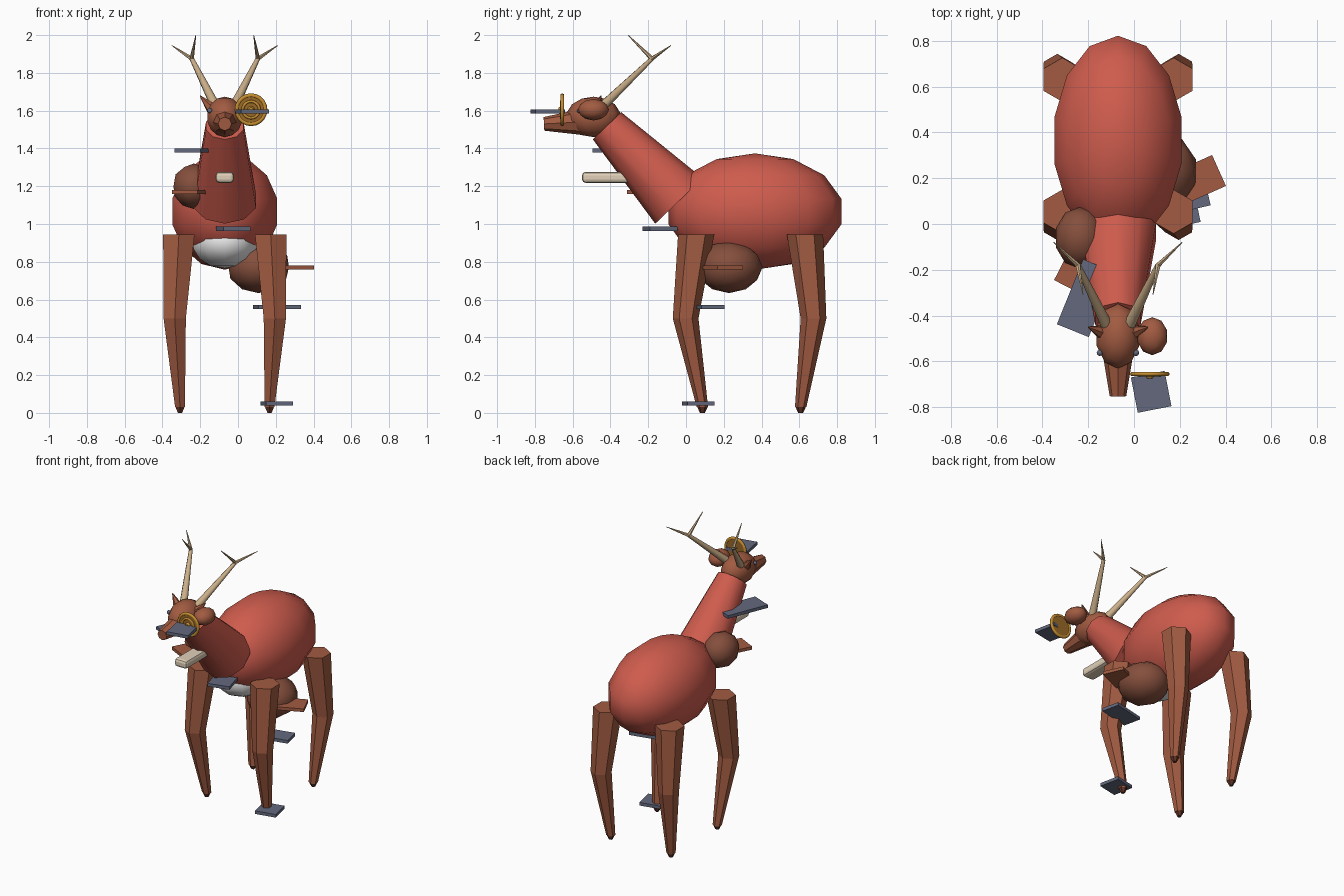
import bpy, bmesh, math
from mathutils import Vector, Matrix

if "Cube" in bpy.data.objects:
    bpy.data.objects.remove(bpy.data.objects["Cube"])

CX = -0.07  # the animal's own mirror plane


def mat(name, r, g, b):
    m = bpy.data.materials.new(name)
    m.diffuse_color = (r, g, b, 1)
    m.use_nodes = True
    m.node_tree.nodes["Principled BSDF"].inputs["Base Color"].default_value = m.diffuse_color
    return m


RED = mat("red coat", 0.62, 0.107, 0.075)
BROWN = mat("brown hide", 0.36, 0.105, 0.053)
DARK = mat("dark brown", 0.12, 0.035, 0.02)
BURL = mat("burl brown", 0.235, 0.078, 0.046)
SLATE = mat("slate", 0.125, 0.14, 0.205)
GOLD = mat("gold", 0.56, 0.27, 0.03)
OLDGOLD = mat("dark gold", 0.32, 0.14, 0.02)
TAN = mat("antler tan", 0.60, 0.43, 0.25)
CREAM = mat("cream", 0.75, 0.63, 0.48)
WHITE = mat("white belly", 0.80, 0.80, 0.80)


def finish(name, bm, m, smooth=None):
    bmesh.ops.recalc_face_normals(bm, faces=bm.faces)
    me = bpy.data.meshes.new(name)
    bm.to_mesh(me)
    bm.free()
    me.materials.append(m)
    ob = bpy.data.objects.new(name, me)
    bpy.context.collection.objects.link(ob)
    if smooth:
        bpy.ops.object.select_all(action='DESELECT')
        ob.select_set(True)
        bpy.context.view_layer.objects.active = ob
        bpy.ops.object.shade_smooth_by_angle(angle=math.radians(smooth))
    return ob


def ellipsoid(name, c, r, m, seg=10, rings=6, ico=False):
    bm = bmesh.new()
    if ico:
        bmesh.ops.create_icosphere(bm, subdivisions=2, radius=1)
    else:
        bmesh.ops.create_uvsphere(bm, u_segments=seg, v_segments=rings, radius=1)
    bmesh.ops.transform(bm, verts=bm.verts,
                        matrix=Matrix.Translation(c) @ Matrix.Diagonal((*r, 1)))
    return finish(name, bm, m, 60)


def cone(name, a, b, ra, rb, m, sides=8, smooth=50):
    a, b = Vector(a), Vector(b)
    bm = bmesh.new()
    bmesh.ops.create_cone(bm, cap_ends=True, segments=sides, radius1=ra,
                          radius2=rb, depth=(b - a).length)
    rot = (b - a).to_track_quat('Z', 'Y').to_matrix().to_4x4()
    bmesh.ops.transform(bm, verts=bm.verts, matrix=Matrix.Translation((a + b) / 2) @ rot)
    return finish(name, bm, m, smooth)


def loft(name, rings, sides, m, smooth=None):
    """Horizontal rings (x, y, z, radius) joined into a tube."""
    bm = bmesh.new()
    loops = [[bm.verts.new((x + r * math.sin(2 * math.pi * i / sides),
                            y + r * math.cos(2 * math.pi * i / sides), z))
              for i in range(sides)] for x, y, z, r in rings]
    for p, q in zip(loops, loops[1:]):
        for i in range(sides):
            j = (i + 1) % sides
            bm.faces.new((p[i], p[j], q[j], q[i]))
    bm.faces.new(loops[0])
    bm.faces.new(loops[-1])
    return finish(name, bm, m, smooth)


def plate(name, c, w, d, angle, m, t=0.022):
    bm = bmesh.new()
    bmesh.ops.create_cube(bm, size=1)
    bmesh.ops.transform(bm, verts=bm.verts, matrix=Matrix.Translation(c)
                        @ Matrix.Rotation(math.radians(angle), 4, 'Z')
                        @ Matrix.Diagonal((w, d, t, 1)))
    return finish(name, bm, m)


def ring(name, c, major, minor, m):
    """Torus facing the front."""
    bm = bmesh.new()
    n, k = 20, 6
    v = [[bm.verts.new((c[0] + (major + minor * math.cos(b)) * math.cos(a),
                        c[1] + minor * math.sin(b),
                        c[2] + (major + minor * math.cos(b)) * math.sin(a)))
          for b in [2 * math.pi * j / k for j in range(k)]]
         for a in [2 * math.pi * i / n for i in range(n)]]
    for i in range(n):
        for j in range(k):
            p, q = v[i], v[(i + 1) % n]
            bm.faces.new((p[j], p[(j + 1) % k], q[(j + 1) % k], q[j]))
    return finish(name, bm, m, 70)


# Body, belly, neck
ellipsoid("body", (CX, 0.365, 1.066), (0.292, 0.469, 0.308), RED, 14, 7)
ellipsoid("belly", (CX, 0.18, 0.9), (0.18, 0.225, 0.135), WHITE, 10, 7)
cone("neck", (CX, -0.037, 1.122), (CX, -0.418, 1.52), 0.174, 0.104, RED, 10)

# Head and muzzle
ellipsoid("head", (CX, -0.49, 1.567), (0.1, 0.145, 0.107), BROWN, 10, 7)
cone("muzzle", (CX, -0.56, 1.54), (CX, -0.752, 1.53), 0.068, 0.036, BROWN, 8, 30)
ellipsoid("cheek_burl", (0.08, -0.49, 1.605), (0.068, 0.083, 0.057), BROWN, ico=True)

# Paired ears, eyes and antlers
for s, side in ((-1, "left"), (1, "right")):
    cone(side + "_ear", (CX + s * 0.065, -0.475, 1.605), (CX + s * 0.13, -0.45, 1.678),
         0.034, 0.003, BROWN, 6)
    ellipsoid(side + "_eye", (CX + s * 0.079, -0.563, 1.6), (0.014, 0.014, 0.014), SLATE, 8, 6)
    fork = (CX + s * 0.175, -0.18, 1.875)
    cone(side + "_antler_beam", (CX + s * 0.05, -0.44, 1.625), fork, 0.026, 0.012, TAN, 8)
    cone(side + "_antler_outer_tine", fork, (CX + s * 0.28, -0.08, 1.945), 0.012, 0.002, TAN, 6)
    cone(side + "_antler_inner_tine", fork, (CX + s * 0.153, -0.307, 2.0), 0.012, 0.002, TAN, 6)

    # Bent tapering legs with small hooves
    for label, top, knee, foot in (("front", 0.054, -0.002, 0.087), ("hind", 0.63, 0.675, 0.607)):
        x = lambda d: CX + s * d
        loft(f"{side}_{label}_leg",
             [(x(0.237), foot, 0.03, 0.03), (x(0.265), knee, 0.5, 0.068),
              (x(0.243), top, 0.945, 0.096)], 6, BROWN)
        loft(f"{side}_{label}_hoof",
             [(x(0.237), foot, 0.0, 0.013), (x(0.237), foot, 0.03, 0.027)], 6, DARK)

# Burls with shelf plates
ellipsoid("under_burl", (0.11, 0.228, 0.772), (0.168, 0.178, 0.138), BURL, ico=True)
ellipsoid("shoulder_burl", (-0.235, -0.06, 1.2), (0.112, 0.135, 0.12), BURL, ico=True)
plate("under_burl_shelf", (0.28, 0.193, 0.77), 0.2, 0.148, 24, BROWN)
plate("shoulder_burl_shelf", (-0.237, -0.19, 1.17), 0.15, 0.2, -27, BROWN)

# Slate steps climbing around the animal
for i, (x, y, z, w, d, a) in enumerate((
        (0.205, 0.065, 0.05, 0.145, 0.145, 12),
        (0.207, 0.117, 0.56, 0.233, 0.126, 13),
        (-0.025, -0.138, 0.975, 0.15, 0.15, 15),
        (-0.21, -0.324, 1.39, 0.15, 0.306, -22),
        (0.075, -0.733, 1.595, 0.15, 0.157, 11))):
    plate(f"slate_step_{i + 1}", (x, y, z), w, d, a, SLATE)

# Cream peg standing out from the neck
peg = plate("cream_peg", (CX, -0.375, 1.247), 0.096, 0.35, 0, CREAM, 0.058)
bev = peg.modifiers.new("round", 'BEVEL')
bev.width, bev.segments = 0.018, 2

# Gold disc with raised rings
G = (0.069, -0.655, 1.605)
cone("disc_plate", (G[0], -0.649, G[2]), (G[0], -0.661, G[2]), 0.078, 0.078, OLDGOLD, 20, 30)
ring("disc_rim", G, 0.076, 0.011, GOLD)
ring("disc_inner_ring", (G[0], -0.66, G[2]), 0.044, 0.008, GOLD)
cone("disc_boss", (G[0], -0.655, G[2]), (G[0], -0.674, G[2]), 0.022, 0.012, GOLD, 12, 30)
